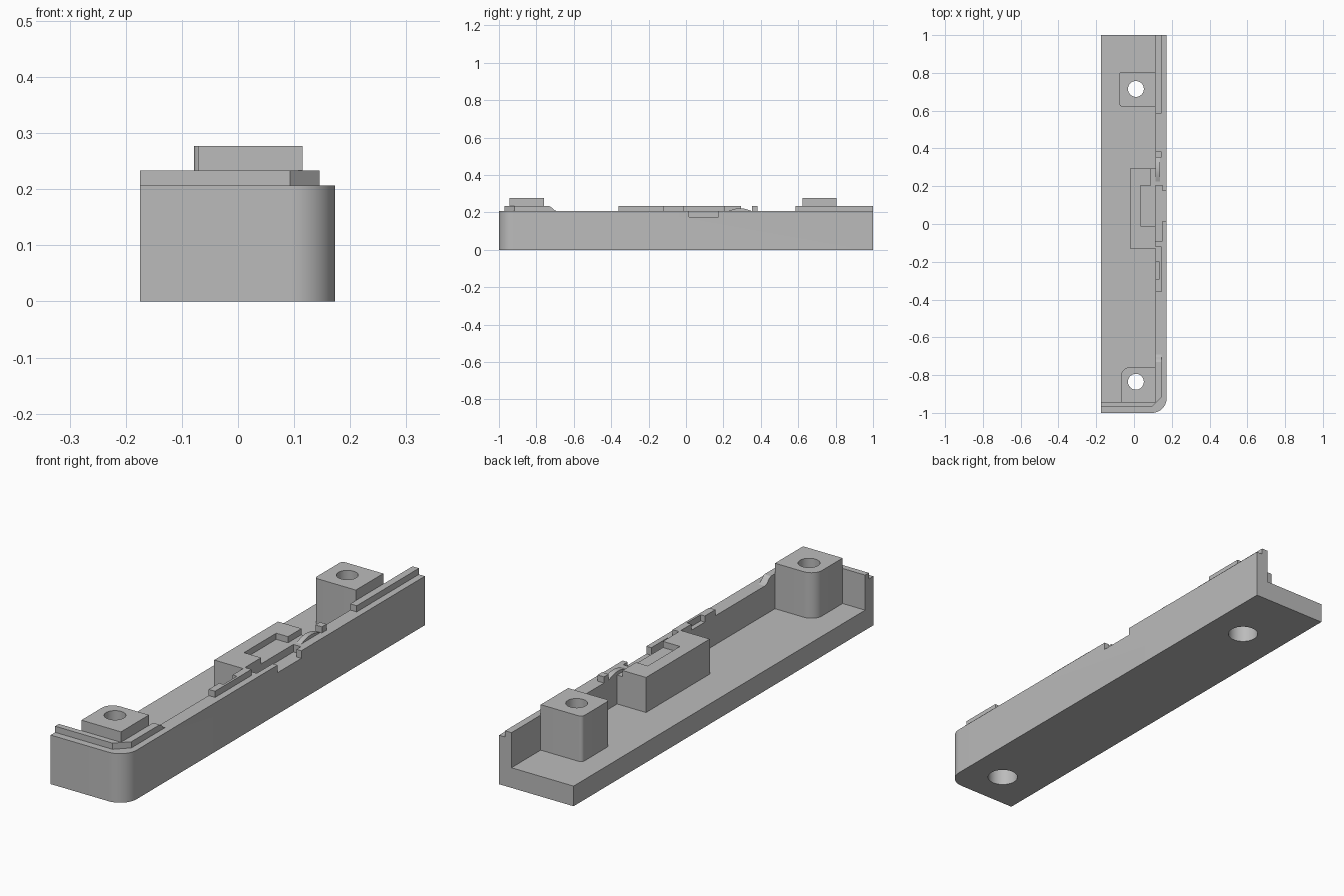
import bpy, bmesh, math

if "Cube" in bpy.data.objects:
    bpy.data.objects.remove(bpy.data.objects["Cube"], do_unlink=True)

grey = bpy.data.materials.new("plain grey")
grey.use_nodes = True
grey.diffuse_color = (0.5, 0.5, 0.5, 1)
grey.node_tree.nodes["Principled BSDF"].inputs["Base Color"].default_value = (0.5, 0.5, 0.5, 1)


def prism(name, pts, lo, hi, axis="z"):
    """Extrude an outline: (x, y) along z, or (y, z) along x."""
    bm = bmesh.new()
    place = (lambda p, d: (p[0], p[1], d)) if axis == "z" else (lambda p, d: (d, p[0], p[1]))
    face = bm.faces.new([bm.verts.new(place(p, lo)) for p in pts])
    up = (0, 0, hi - lo) if axis == "z" else (hi - lo, 0, 0)
    new = bmesh.ops.extrude_face_region(bm, geom=[face])["geom"]
    bmesh.ops.translate(bm, vec=up, verts=[v for v in new if isinstance(v, bmesh.types.BMVert)])
    bmesh.ops.recalc_face_normals(bm, faces=bm.faces[:])
    mesh = bpy.data.meshes.new(name)
    bm.to_mesh(mesh)
    bm.free()
    mesh.materials.append(grey)
    ob = bpy.data.objects.new(name, mesh)
    bpy.context.collection.objects.link(ob)
    return ob


def rect(x0, x1, y0, y1):
    return [(x0, y0), (x1, y0), (x1, y1), (x0, y1)]


def box(name, x0, x1, y0, y1, z0, z1):
    return prism(name, rect(x0, x1, y0, y1), z0, z1)


def arc(cx, cy, r, a0, a1, n=12):
    angles = [math.radians(a0 + (a1 - a0) * i / n) for i in range(n + 1)]
    return [(cx + r * math.cos(a), cy + r * math.sin(a)) for a in angles]


def disc(cx, cy, r):
    return arc(cx, cy, r, 0, 360, 40)[:-1]


def activate(ob):
    bpy.ops.object.select_all(action="DESELECT")
    ob.select_set(True)
    bpy.context.view_layer.objects.active = ob


def cut(ob, *cutters):
    activate(ob)
    for c in cutters:
        mod = ob.modifiers.new("cut", "BOOLEAN")
        mod.operation, mod.solver, mod.object = "DIFFERENCE", "EXACT", c
        bpy.ops.object.modifier_apply(modifier=mod.name)
    for c in cutters:
        bpy.data.objects.remove(c, do_unlink=True)


def smooth(ob):
    activate(ob)
    bpy.ops.object.shade_smooth_by_angle(angle=math.radians(30))


L, R, IN, LIP = -0.175, 0.173, 0.115, 0.145    # side, outer wall, inner wall, lip edge
FLOOR, RIM, TOP, BOSS = 0.085, 0.207, 0.233, 0.277


def screw_hole(y):
    return [prism("hole_cutter", disc(0.01, y, 0.042), -0.1, 0.4),
            prism("counterbore_cutter", disc(0.01, y, 0.061), -0.1, 0.17)]


# Tray: rounded front corner, hollowed out, with port slot and screw holes
r = 0.078
tray = prism("tray", [(L, -1)] + arc(R - r, -1 + r, r, -90, 0) + [(R, 1), (L, 1)], 0, RIM)
cut(tray,
    box("cavity_cutter", -0.3, IN, -0.945, 1.1, FLOOR, 0.4),
    box("slot_cutter", 0.1, 0.15, -0.09, 0.205, 0.175, 0.4),
    box("port_cutter", 0.14, 0.3, 0.017, 0.175, 0.175, 0.4),
    *screw_hole(-0.835), *screw_hole(0.715))
smooth(tray)

# Screw bosses
front = prism("front_boss", [(-0.07, -0.945), (IN, -0.945), (IN, -0.758)]
              + arc(-0.02, -0.808, 0.05, 90, 180), FLOOR, BOSS)
cut(front, *screw_hole(-0.835))
smooth(front)
back = prism("back_boss", arc(-0.063, 0.637, 0.015, 180, 270, 6) + [(IN, 0.622), (IN, 0.805)]
             + arc(-0.063, 0.79, 0.015, 90, 180, 6), FLOOR, BOSS)
cut(back, *screw_hole(0.715))
smooth(back)

# Centre block with a stepped raised border
box("centre_block", -0.02, IN, -0.13, 0.295, FLOOR, RIM)
prism("centre_block_border", [(-0.02, -0.13), (IN, -0.13), (IN, -0.01), (0.035, -0.01),
                              (0.035, 0.205), (0.09, 0.205), (0.09, 0.295), (-0.02, 0.295)], RIM, TOP)

# Raised lip around the front corner, with a sloped end
prism("front_lip", [(L, -0.97), (0.093, -0.97), (LIP, -0.918), (LIP, -0.73),
                    (IN, -0.73), (IN, -0.945), (L, -0.945)], RIM, TOP)
prism("front_lip_slope", [(-0.73, RIM), (-0.69, RIM), (-0.705, 0.212), (-0.718, 0.226), (-0.73, TOP)],
      IN, LIP, axis="x")

# Lip sections along the side wall
box("back_lip", IN, LIP, 0.585, 1, RIM, TOP)
prism("middle_lip", [(IN, -0.36), (LIP, -0.36), (LIP, -0.118), (IN, -0.118), (IN, -0.2),
                     (0.135, -0.2), (0.135, -0.29), (IN, -0.29)], RIM, TOP)
box("small_lip", IN, LIP, 0.352, 0.383, RIM, TOP)

# Low arched catch beside the port
hump = [(0.225 + 0.127 * i / 12, RIM + 0.015 * math.sin(math.pi * i / 12)) for i in range(13)]
smooth(prism("catch", hump, IN, 0.138, axis="x"))
bpy.ops.object.select_all(action="DESELECT")
